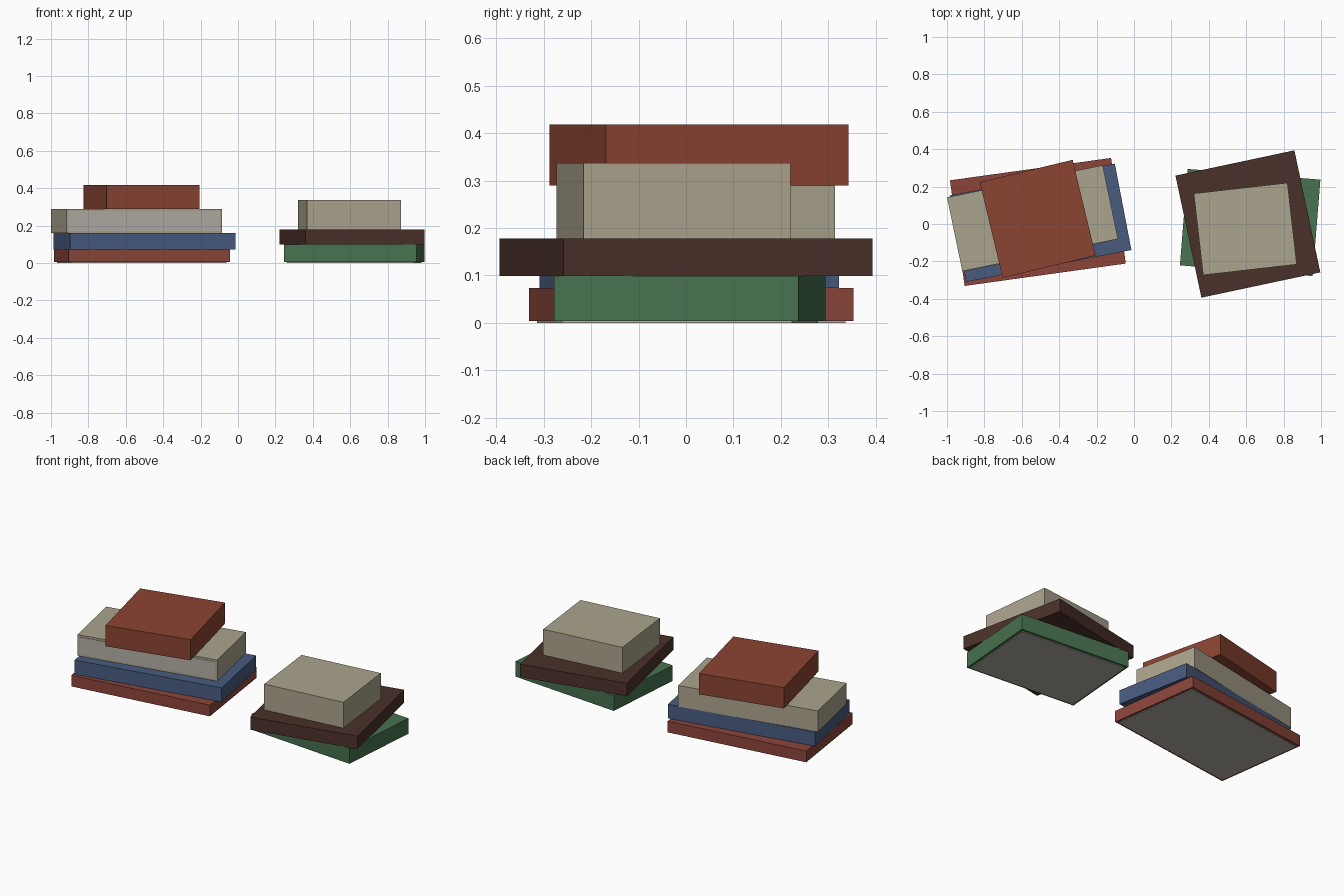
import bpy
from math import radians

if "Cube" in bpy.data.objects:
    bpy.data.objects.remove(bpy.data.objects["Cube"])


def material(name, rgb):
    m = bpy.data.materials.new(name)
    m.diffuse_color = (*rgb, 1)
    m.use_nodes = True
    m.node_tree.nodes["Principled BSDF"].inputs["Base Color"].default_value = m.diffuse_color
    return m


RED = material("red_cover", (0.26, 0.06, 0.042))
RUST = material("rust_cover", (0.26, 0.058, 0.032))
BLUE = material("blue_cover", (0.065, 0.105, 0.21))
BEIGE = material("beige_cover", (0.41, 0.37, 0.27))
GREEN = material("green_cover", (0.065, 0.17, 0.08))
BROWN = material("brown_cover", (0.07, 0.03, 0.023))
PAPER = material("paper", (0.45, 0.43, 0.38))


def box(name, size, loc, angle, mat):
    bpy.ops.mesh.primitive_cube_add(size=1, location=loc,
                                    rotation=(0, 0, radians(angle)))
    ob = bpy.context.object
    ob.name = name
    ob.scale = size
    bpy.ops.object.transform_apply(location=False, rotation=False, scale=True)
    ob.data.materials.append(mat)
    return ob


def book(name, x, y, z0, z1, w, d, angle, mat, pages=None):
    """Closed book; its page block shows slightly at the bottom or the front."""
    lift = 0.004 if pages == "bottom" else 0
    h = z1 - z0 - lift
    cover = box(name + "_cover", (w, d, h), (x, y, z0 + lift + h / 2), angle, mat)
    if pages == "bottom":
        size, offset = (w - 0.03, d - 0.03, h * 0.8), (0, 0, -h * 0.1 - lift)
    elif pages == "front":
        size, offset = (w - 0.025, d * 0.9, h - 0.024), (0, -d * 0.05 - 0.003, 0)
    else:
        return
    block = box(name + "_pages", size, offset, 0, PAPER)
    block.parent = cover


# Left stack, bottom to top
book("left_red_book", -0.514, 0.011, 0, 0.073, 0.87, 0.57, 7.9, RED, "bottom")
book("left_blue_book", -0.50, 0.0065, 0.073, 0.16, 0.90, 0.47, 10.9, BLUE)
book("left_beige_book", -0.5425, 0.031, 0.16, 0.29, 0.85, 0.403, 11.7, BEIGE, "front")
book("left_rust_book", -0.515, 0.0275, 0.29, 0.418, 0.511, 0.526, 13.5, RUST)

# Right stack, bottom to top
book("right_green_book", 0.621, 0.008, 0, 0.099, 0.712, 0.517, -4.6, GREEN, "bottom")
book("right_brown_book", 0.609, 0, 0.099, 0.178, 0.65, 0.667, 12, BROWN)
book("right_beige_book", 0.595, -0.0265, 0.178, 0.337, 0.504, 0.439, 6.5, BEIGE)
